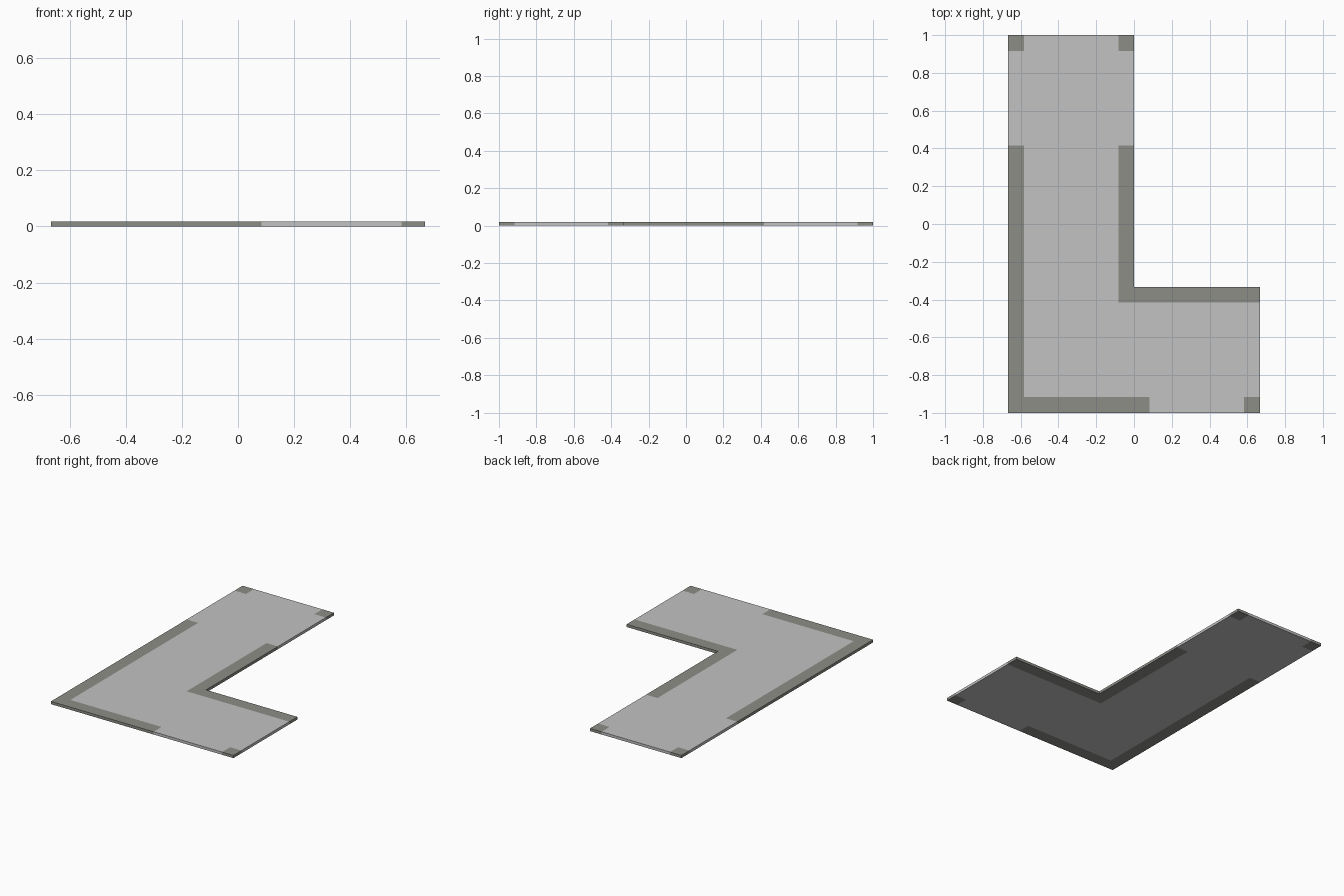
import bpy, bmesh

if "Cube" in bpy.data.objects:
    bpy.data.objects.remove(bpy.data.objects["Cube"])

T = 0.018          # plate thickness
U = 1 / 12         # grid unit


def material(name, rgb):
    m = bpy.data.materials.new(name)
    m.diffuse_color = (*rgb, 1.0)
    m.use_nodes = True
    m.node_tree.nodes["Principled BSDF"].inputs["Base Color"].default_value = m.diffuse_color
    return m


# Dark areas as (x0, y0, x1, y1) in grid units
DARK = [
    (-8, 11, -7, 12), (-1, 11, 0, 12), (7, -12, 8, -11),   # corner squares
    (-8, -12, -7, 5), (-8, -12, 1, -11),                   # outer edge strips
    (-1, -5, 0, 5), (-1, -5, 8, -4),                       # inner edge strips
]


def is_dark(x, y):
    return any(a < x < c and b < y < d for a, b, c, d in DARK)


# L-shaped plate: cells cut along the strip borders, then thickened
xs = [-8, -7, -1, 0, 1, 7, 8]
ys = [-12, -11, -5, -4, 5, 11, 12]
bm = bmesh.new()
for x0, x1 in zip(xs, xs[1:]):
    for y0, y1 in zip(ys, ys[1:]):
        cx, cy = (x0 + x1) / 2, (y0 + y1) / 2
        if cx > 0 and cy > -4:
            continue                                       # open notch of the L
        corners = [(x0, y0), (x1, y0), (x1, y1), (x0, y1)]
        bm.faces.new([bm.verts.new((x * U, y * U, 0)) for x, y in corners])
bmesh.ops.remove_doubles(bm, verts=bm.verts[:], dist=1e-4)
ext = bmesh.ops.extrude_face_region(bm, geom=bm.faces[:], use_keep_orig=True)
top = [g for g in ext["geom"] if isinstance(g, bmesh.types.BMVert)]
bmesh.ops.translate(bm, verts=top, vec=(0, 0, T))
bmesh.ops.recalc_face_normals(bm, faces=bm.faces[:])

# Colour by position, testing just inside each face
for f in bm.faces:
    p = (f.calc_center_median() - f.normal * 0.01) / U
    f.material_index = int(is_dark(p.x, p.y))

mesh = bpy.data.meshes.new("corner_plate")
bm.to_mesh(mesh)
bm.free()
mesh.materials.append(material("light grey", (0.54, 0.54, 0.54)))
mesh.materials.append(material("dark warm grey", (0.27, 0.27, 0.245)))
bpy.context.collection.objects.link(bpy.data.objects.new("corner_plate", mesh))
